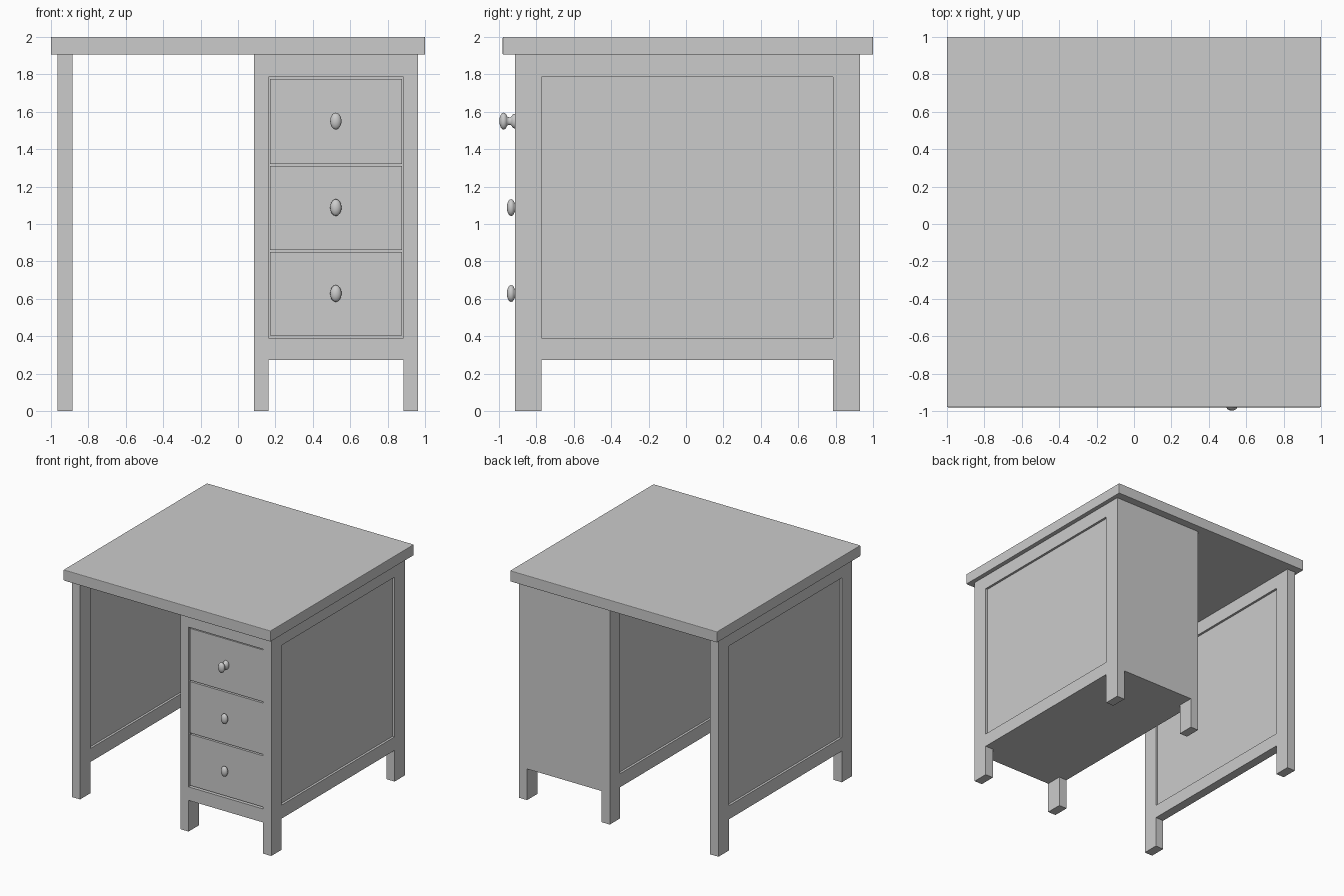
import bpy, bmesh, math
from mathutils import Matrix, Vector

if "Cube" in bpy.data.objects:
    bpy.data.objects.remove(bpy.data.objects["Cube"])


def finish(name, bm):
    bmesh.ops.recalc_face_normals(bm, faces=bm.faces)
    mesh = bpy.data.meshes.new(name)
    bm.to_mesh(mesh)
    bm.free()
    obj = bpy.data.objects.new(name, mesh)
    bpy.context.collection.objects.link(obj)
    return obj


def box(name, x, y, z):
    bm = bmesh.new()
    size = (x[1] - x[0], y[1] - y[0], z[1] - z[0])
    mid = Vector((sum(x) / 2, sum(y) / 2, sum(z) / 2))
    bmesh.ops.create_cube(bm, size=1, matrix=Matrix.Translation(mid) @ Matrix.Diagonal((*size, 1)))
    return finish(name, bm)


def activate(obj):
    bpy.ops.object.select_all(action='DESELECT')
    obj.select_set(True)
    bpy.context.view_layer.objects.active = obj


def carve(obj, *cuts):
    """Subtract a series of (x, y, z) range boxes from obj."""
    for cut in cuts:
        cutter = box("cutter", *cut)
        cutter.hide_render = True
        mod = obj.modifiers.new("cut", 'BOOLEAN')
        mod.operation, mod.solver, mod.object = 'DIFFERENCE', 'EXACT', cutter
        activate(obj)
        bpy.ops.object.modifier_apply(modifier=mod.name)
        bpy.data.objects.remove(cutter)


DEPTH = (-0.915, 0.93)
LEG_GAP_Y = (-0.772, 0.787)
UNDER = (-0.1, 0.272)
PANEL_Z = (0.39, 1.785)
RECESS = 0.02


def side_cuts(x0, x1):
    """Recessed panels on both sides and the gap between the legs."""
    return [((x0 - 1, x1 + 1), LEG_GAP_Y, UNDER),
            ((x0 - 1, x0 + RECESS), LEG_GAP_Y, PANEL_Z),
            ((x1 - RECESS, x1 + 1), LEG_GAP_Y, PANEL_Z)]


# Desk top with a slightly softened edge
top = box("desk_top", (-1, 1), (-0.98, 1), (1.905, 2))
bevel = top.modifiers.new("edge", 'BEVEL')
bevel.width, bevel.segments = 0.005, 2

# Left side: panelled support
left = box("left_support", (-0.965, -0.885), DEPTH, (0, 1.905))
carve(left, *side_cuts(-0.965, -0.885))

# Right side: drawer cabinet on four legs, open at the front
cabinet = box("drawer_cabinet", (0.085, 0.962), DEPTH, (0, 1.905))
carve(cabinet, *side_cuts(0.085, 0.962),
      ((0.163, 0.884), (-2, 2), UNDER),
      ((0.163, 0.884), (-2, -0.85), PANEL_Z))

# Knob profile: (radius, y) from tip to foot
KNOB = [(0, -0.998), (0.018, -0.996), (0.034, -0.99), (0.043, -0.982), (0.045, -0.974),
        (0.041, -0.965), (0.031, -0.959), (0.023, -0.955), (0.02, -0.945),
        (0.021, -0.937), (0.028, -0.931), (0.037, -0.925), (0.039, -0.915), (0.039, -0.9)]


def knob(name, x, z, push):
    bm = bmesh.new()
    verts = [bm.verts.new((0, y, r)) for r, y in KNOB]
    edges = [bm.edges.new(pair) for pair in zip(verts, verts[1:])]
    bmesh.ops.spin(bm, geom=verts + edges, cent=(0, 0, 0), axis=(0, 1, 0),
                   angle=math.tau, steps=24)
    bmesh.ops.remove_doubles(bm, verts=bm.verts, dist=1e-5)
    bmesh.ops.holes_fill(bm, edges=bm.edges)
    # Oval in front view
    bmesh.ops.scale(bm, vec=(0.67, 1, 1), verts=bm.verts)
    bmesh.ops.translate(bm, vec=(x, push, z), verts=bm.verts)
    activate(finish(name, bm))
    bpy.ops.object.shade_smooth_by_angle(angle=math.radians(50))


# Drawers; the top knob stands further out than the lower two
for label, z0, z1, push in (("lower", 0.403, 0.85, 0.04),
                            ("middle", 0.862, 1.31, 0.04),
                            ("top", 1.322, 1.774, 0)):
    box(f"{label}_drawer_front", (0.171, 0.876), (-0.908, -0.85), (z0, z1))
    knob(f"{label}_drawer_knob", 0.523, (z0 + z1) / 2 + 0.002, push)
